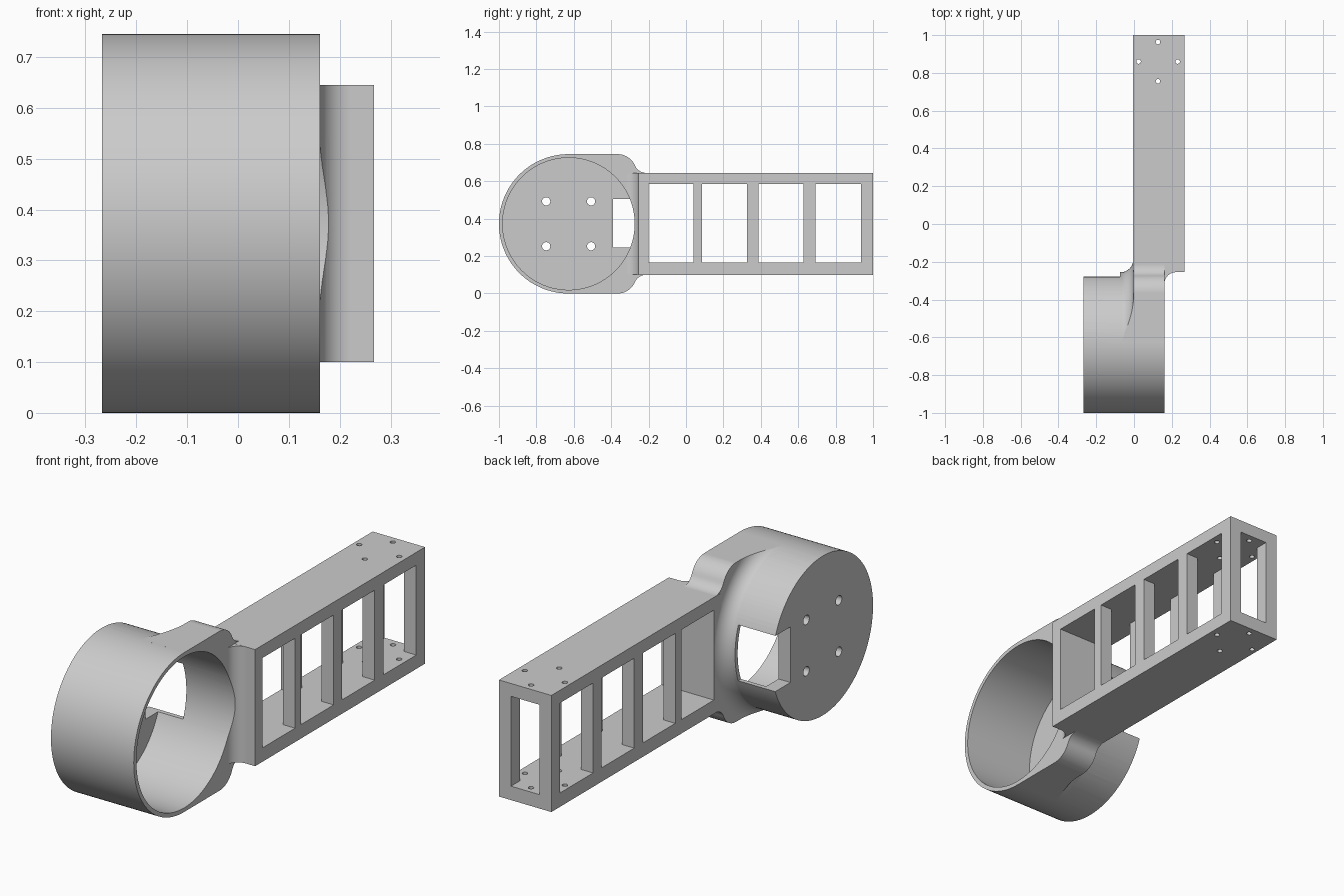
import bpy, bmesh
from math import sin, cos, pi, asin, sqrt

if "Cube" in bpy.data.objects:
    bpy.data.objects.remove(bpy.data.objects["Cube"])

CY, CZ, R = -0.6275, 0.3725, 0.3725      # cup axis and outer radius


def finish(bm, name):
    bmesh.ops.recalc_face_normals(bm, faces=bm.faces)
    me = bpy.data.meshes.new(name)
    bm.to_mesh(me)
    bm.free()
    ob = bpy.data.objects.new(name, me)
    bpy.context.collection.objects.link(ob)
    return ob


def prism(name, pts, lo, hi, axis):
    """Extrude a 2D outline: along x the points are (y, z), along z they are (x, y)."""
    bm = bmesh.new()
    place = (lambda p, t: (t, p[0], p[1])) if axis == 'x' else (lambda p, t: (p[0], p[1], t))
    a = [bm.verts.new(place(p, lo)) for p in pts]
    b = [bm.verts.new(place(p, hi)) for p in pts]
    bm.faces.new(a)
    bm.faces.new(b)
    for i in range(len(pts)):
        j = (i + 1) % len(pts)
        bm.faces.new((a[i], a[j], b[j], b[i]))
    return finish(bm, name)


def block(name, x0, x1, y0, y1, z0, z1):
    return prism(name, [(x0, y0), (x1, y0), (x1, y1), (x0, y1)], z0, z1, 'z')


def arc(cx, cy, r, a0, a1, n):
    return [(cx + r * cos(a0 + (a1 - a0) * i / n), cy + r * sin(a0 + (a1 - a0) * i / n))
            for i in range(n + 1)]


def circle(cx, cy, r, n):
    return arc(cx, cy, r, 0, 2 * pi, n)[:-1]


def revolve(name, profile, steps):
    """Revolve (x, radius) points about the cup axis."""
    bm = bmesh.new()
    rings = []
    for x, r in profile:
        rings.append([bm.verts.new((x, CY + r * cos(2 * pi * i / steps), CZ + r * sin(2 * pi * i / steps)))
                      for i in range(steps)])
    bm.faces.new(rings[0])
    bm.faces.new(rings[-1])
    for a, b in zip(rings, rings[1:]):
        for i in range(steps):
            j = (i + 1) % steps
            bm.faces.new((a[i], a[j], b[j], b[i]))
    return finish(bm, name)


def boolean(ob, other, op):
    other.hide_render = True
    m = ob.modifiers.new(op, 'BOOLEAN')
    m.operation, m.object, m.solver = op, other, 'EXACT'
    bpy.context.view_layer.objects.active = ob
    bpy.ops.object.modifier_apply(modifier=m.name)
    bpy.data.objects.remove(other)


# Cup body
body = prism("motor_mount_arm", circle(CY, CZ, R, 128), -0.267, 0.161, 'x')

# Neck: flared collar trimmed by an S-shaped outline
f = 0.07
flare = [(-0.003 - f + f * sin(t), R - 0.001 + f * (1 - cos(t))) for t in [pi / 2 * i / 12 for i in range(13)]]
neck = revolve("neck", [(-0.12, R - 0.001)] + flare + [(-0.003, 0.65), (0.161, 0.65)], 128)
r1, r2 = 0.1, 0.065
a = asin(r2 / (r1 + r2))
c2 = -0.365 + sqrt((r1 + r2) ** 2 - r2 ** 2)
top = [(CY + 0.002, 2 * CZ)] + arc(-0.365, 0.645, r1, pi / 2, a, 10)
top += arc(c2, 0.645 + r2, r2, pi + a, 1.5 * pi, 10)[1:] + [(-0.185, 0.644)]
outline = top + [(y, 2 * CZ - z) for y, z in reversed(top)]
boolean(neck, prism("neck_outline", outline, -0.11, 0.3, 'x'), 'INTERSECT')
boolean(body, neck, 'UNION')

# Box arm and the fillet joining its end to the cup rim
boolean(body, block("arm", -0.004, 0.267, -0.255, 1, 0.1, 0.645), 'UNION')
g = 0.062
fillet = [(0.14, -0.255 - g)] + arc(0.161 + g, -0.255 - g, g, pi, pi / 2, 12)
fillet += [(0.161 + g, -0.24), (0.14, -0.24)]
boolean(body, prism("rim_fillet", fillet, 0.1005, 0.6445, 'z'), 'UNION')

# Bore and cable notch
boolean(body, prism("bore", circle(CY, CZ, 0.353, 128), -0.205, 0.4, 'x'), 'DIFFERENCE')
boolean(body, block("notch", -0.4, -0.075, -0.39, -0.15, 0.245, 0.505), 'DIFFERENCE')

# Hollow arm, open at its far end, with four windows through both sides
boolean(body, block("cavity", 0.058, 0.205, -0.2, 1.1, 0.165, 0.585), 'DIFFERENCE')
for y0, y1 in ((-0.2, 0.04), (0.085, 0.325), (0.388, 0.628), (0.692, 0.935)):
    boolean(body, block("window", -0.2, 0.4, y0, y1, 0.165, 0.585), 'DIFFERENCE')

# Screw holes in the cup floor and the arm end
for dy in (-0.12, 0.12):
    for dz in (-0.12, 0.12):
        boolean(body, prism("floor_hole", circle(CY + dy, CZ + dz, 0.022, 24), -0.4, -0.1, 'x'), 'DIFFERENCE')
for x, y in ((0.127, 0.963), (0.127, 0.756), (0.024, 0.86), (0.231, 0.86)):
    boolean(body, prism("arm_hole", circle(x, y, 0.012, 20), -0.1, 0.9, 'z'), 'DIFFERENCE')

# Smooth the curved walls and keep hard edges
bpy.ops.object.select_all(action='DESELECT')
body.select_set(True)
bpy.context.view_layer.objects.active = body
bpy.ops.object.shade_smooth_by_angle(angle=0.5)
wn = body.modifiers.new("weighted_normals", 'WEIGHTED_NORMAL')
wn.keep_sharp = True
